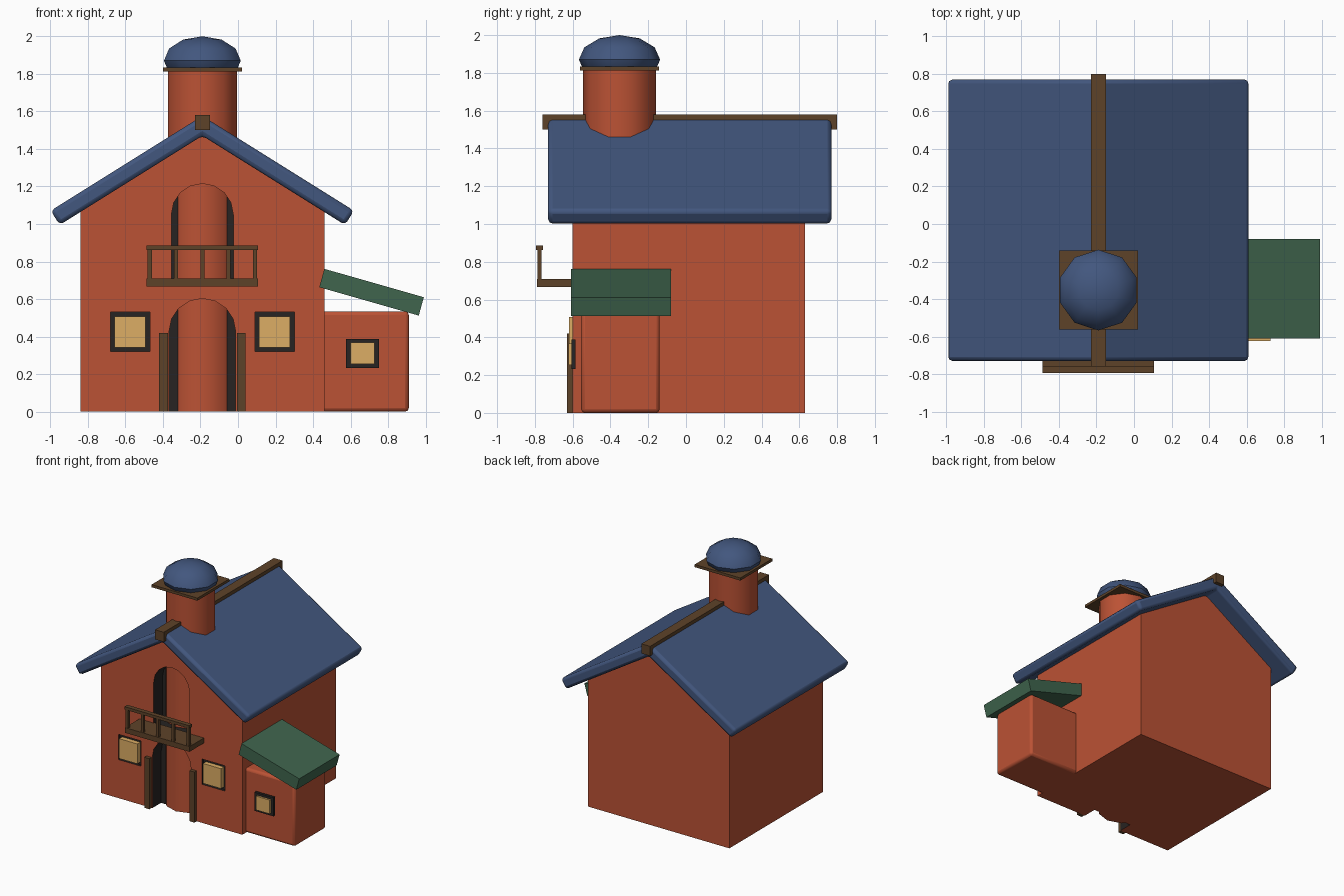
import bpy, bmesh
from math import sin, cos, pi, radians

if "Cube" in bpy.data.objects:
    bpy.data.objects.remove(bpy.data.objects["Cube"])

CX = -0.19   # house centre line


def material(name, rgb):
    m = bpy.data.materials.new(name)
    m.diffuse_color = (*rgb, 1)
    m.use_nodes = True
    m.node_tree.nodes["Principled BSDF"].inputs["Base Color"].default_value = m.diffuse_color
    return m


BRICK = material("brick", (0.50, 0.085, 0.035))
BLUE = material("slate_blue", (0.055, 0.095, 0.21))
GREEN = material("green", (0.05, 0.13, 0.075))
WOOD = material("wood", (0.11, 0.055, 0.022))
DARK = material("dark", (0.02, 0.017, 0.016))
AMBER = material("amber", (0.72, 0.42, 0.13))


def finish(name, bm, mat, bevel=0, smooth=False):
    bmesh.ops.recalc_face_normals(bm, faces=bm.faces)
    me = bpy.data.meshes.new(name)
    bm.to_mesh(me)
    bm.free()
    me.materials.append(mat)
    ob = bpy.data.objects.new(name, me)
    bpy.context.collection.objects.link(ob)
    if bevel:
        b = ob.modifiers.new("bevel", 'BEVEL')
        b.width, b.segments = bevel, 2
    if bevel or smooth:
        bpy.ops.object.select_all(action='DESELECT')
        ob.select_set(True)
        bpy.context.view_layer.objects.active = ob
        bpy.ops.object.shade_smooth_by_angle(angle=radians(45))
    return ob


def prism(name, pts, y0, y1, mat, bevel=0):
    """Extrude an (x, z) outline from y0 to y1."""
    bm = bmesh.new()
    f = bm.faces.new([bm.verts.new((x, y0, z)) for x, z in pts])
    ext = bmesh.ops.extrude_face_region(bm, geom=[f])["geom"]
    bmesh.ops.translate(bm, vec=(0, y1 - y0, 0),
                        verts=[v for v in ext if isinstance(v, bmesh.types.BMVert)])
    return finish(name, bm, mat, bevel)


def box(name, x, y, z, mat, bevel=0):
    return prism(name, [(x[0], z[0]), (x[1], z[0]), (x[1], z[1]), (x[0], z[1])],
                 y[0], y[1], mat, bevel)


def arch(name, r, z0, spring):
    pts = [(CX - r, z0), (CX + r, z0)]
    pts += [(CX + r * cos(pi * i / 8), spring + r * sin(pi * i / 8)) for i in range(9)]
    return prism(name, pts, -0.8, -0.485, DARK)


# Gabled house body
body = prism("house_body", [(-0.84, 0), (0.46, 0), (0.46, 1.07), (CX, 1.48), (-0.84, 1.07)],
             -0.60, 0.63, BRICK)

# Dark recesses: door arch, balcony arch and two windows
cutters = [arch("door_cutter", 0.178, -0.1, 0.425), arch("balcony_door_cutter", 0.165, 0.70, 1.05)]
for side, x in (("left", -0.575), ("right", 0.195)):
    cutters.append(box(side + "_window_cutter", (x - 0.105, x + 0.105), (-0.8, -0.58),
                       (0.32, 0.53), DARK))
    box(side + "_window_pane", (x - 0.083, x + 0.083), (-0.62, -0.57), (0.342, 0.507), AMBER)
for c in cutters:
    mod = body.modifiers.new("cut", 'BOOLEAN')
    mod.operation, mod.solver, mod.object = 'DIFFERENCE', 'EXACT', c
    mod.material_mode = 'TRANSFER'
    bpy.context.view_layer.objects.active = body
    bpy.ops.object.modifier_apply(modifier=mod.name)
    bpy.data.objects.remove(c)

# Main roof and ridge beam
half = [(0.0, 1.576), (0.808, 1.071), (0.76, 0.995), (0.0, 1.47)]
outline = [(CX + x, z) for x, z in half] + [(CX - x, z) for x, z in half[2:0:-1]]
prism("main_roof", outline, -0.73, 0.77, BLUE, 0.022)
box("ridge_beam", (CX - 0.04, CX + 0.04), (-0.76, 0.80), (1.50, 1.58), WOOD)

# Round tower, visible inside the arches, with cap plate and dome
bm = bmesh.new()
bmesh.ops.create_cone(bm, cap_ends=True, segments=10, radius1=0.193, radius2=0.193, depth=1.82)
bmesh.ops.translate(bm, vec=(CX, -0.352, 0.91), verts=bm.verts)
finish("tower", bm, BRICK, smooth=True)
box("tower_cap", (CX - 0.21, CX + 0.21), (-0.562, -0.142), (1.812, 1.834), WOOD)
bm = bmesh.new()
bmesh.ops.create_uvsphere(bm, u_segments=10, v_segments=6, radius=0.215)
bmesh.ops.scale(bm, vec=(1, 1, 0.13 / 0.215), verts=bm.verts)
bmesh.ops.translate(bm, vec=(CX, -0.352, 1.87), verts=bm.verts)
finish("tower_dome", bm, BLUE, smooth=True)

# Door posts
for side, s in (("left", -1), ("right", 1)):
    x = CX + s * 0.207
    box(side + "_door_post", (x - 0.023, x + 0.023), (-0.63, -0.59), (0, 0.42), WOOD)

# Balcony
box("balcony_floor", (CX - 0.297, CX + 0.297), (-0.79, -0.59), (0.667, 0.71), WOOD)
box("balcony_rail", (CX - 0.297, CX + 0.297), (-0.795, -0.757), (0.862, 0.886), WOOD)
for i in range(5):
    x = CX + (i - 2) * 0.14
    box(f"baluster_{i + 1}", (x - 0.011, x + 0.011), (-0.787, -0.764), (0.70, 0.87), WOOD)

# Side annex with lean-to roof and window
box("annex", (0.42, 0.91), (-0.555, -0.14), (0, 0.535), BRICK, 0.02)
prism("annex_roof", [(0.46, 0.761), (0.99, 0.61), (0.963, 0.512), (0.433, 0.663)],
      -0.61, -0.08, GREEN)
box("annex_window_frame", (0.575, 0.752), (-0.607, -0.585), (0.233, 0.388), DARK)
box("annex_window_pane", (0.60, 0.728), (-0.623, -0.59), (0.253, 0.368), AMBER)
